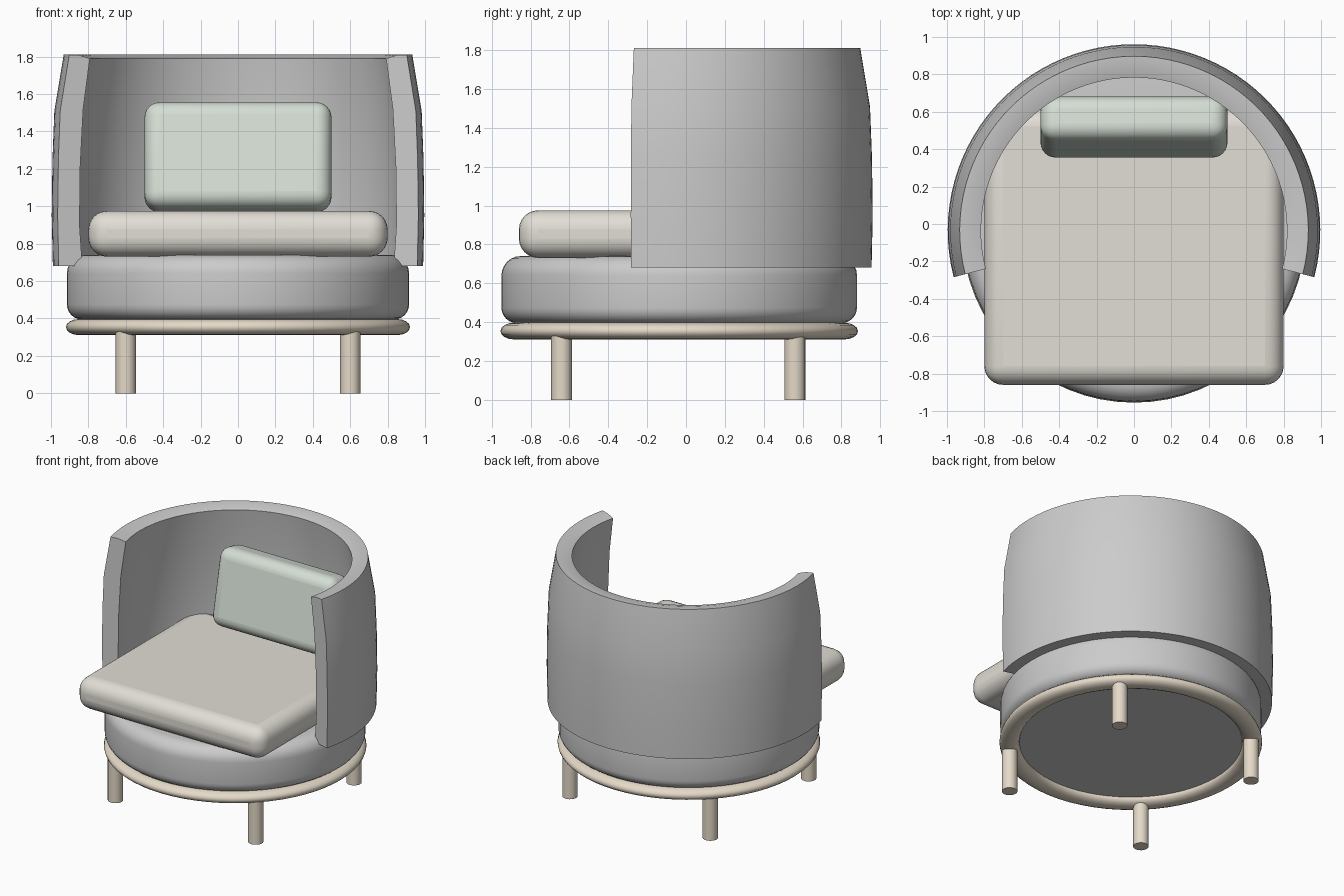
import bpy, bmesh, math

if "Cube" in bpy.data.objects:
    bpy.data.objects.remove(bpy.data.objects["Cube"])

CY = -0.035  # y of the round centre shared by base, ring and back


def material(name, rgb):
    m = bpy.data.materials.new(name)
    m.diffuse_color = (*rgb, 1)
    m.use_nodes = True
    m.node_tree.nodes["Principled BSDF"].inputs["Base Color"].default_value = m.diffuse_color
    return m


WOOD = material("wood", (0.78, 0.70, 0.58))
CREAM = material("cream", (0.76, 0.73, 0.67))
GREEN = material("green", (0.66, 0.73, 0.66))


def smooth(ob, angle=40):
    bpy.ops.object.select_all(action='DESELECT')
    ob.select_set(True)
    bpy.context.view_layer.objects.active = ob
    bpy.ops.object.shade_smooth_by_angle(angle=math.radians(angle))


def lathe(name, profile, steps, start=0, sweep=360, closed=True, mat=None):
    """Sweep an (r, z) profile round the centre; a partial sweep gets end caps."""
    bm = bmesh.new()
    full = sweep == 360
    rings = []
    for i in range(steps if full else steps + 1):
        a = math.radians(start + sweep * i / steps)
        rings.append([bm.verts.new((r * math.cos(a), CY + r * math.sin(a), z)) for r, z in profile])
    n = len(profile)
    for i in range(steps):
        p, q = rings[i], rings[(i + 1) % len(rings)]
        for j in range(n if closed else n - 1):
            k = (j + 1) % n
            bm.faces.new((p[j], q[j], q[k], p[k]))
    if not full:
        bm.faces.new(rings[0])
        bm.faces.new(rings[-1])
    elif not closed:
        bm.faces.new([r[0] for r in rings])
        bm.faces.new([r[-1] for r in rings])
    bmesh.ops.recalc_face_normals(bm, faces=bm.faces)
    me = bpy.data.meshes.new(name)
    bm.to_mesh(me)
    bm.free()
    ob = bpy.data.objects.new(name, me)
    bpy.context.collection.objects.link(ob)
    if mat:
        me.materials.append(mat)
    smooth(ob)
    return ob


def cushion(name, loc, size, radius, mat, tilt=0):
    """Box with generously rounded edges."""
    bpy.ops.mesh.primitive_cube_add(size=1, location=loc)
    ob = bpy.context.object
    ob.name = name
    ob.scale = size
    bpy.ops.object.transform_apply(location=False, rotation=False, scale=True)
    ob.rotation_euler.x = math.radians(tilt)
    bev = ob.modifiers.new("round", 'BEVEL')
    bev.width, bev.segments = radius, 6
    ob.data.materials.append(mat)
    smooth(ob)
    return ob


def corner(r, z, rad, a0, a1, n=6):
    """Arc points of a rounded profile corner."""
    return [(r + rad * math.cos(math.radians(a0 + (a1 - a0) * i / n)),
             z + rad * math.sin(math.radians(a0 + (a1 - a0) * i / n))) for i in range(n + 1)]


# Round upholstered base, its underside sunk into the wooden ring
lathe("base", [(0.81, 0.36), (0.815, 0.395)] + corner(0.835, 0.475, 0.08, -90, 0)
      + corner(0.815, 0.64, 0.10, 0, 90) + [(0.5, 0.735)], 64, closed=False)

# Wooden ring with an oval section
lathe("wooden_ring", [(0.85 + 0.07 * math.cos(t * math.pi / 8), 0.354 + 0.043 * math.sin(t * math.pi / 8))
                      for t in range(16)], 64, mat=WOOD)

# Legs
for sx, side in ((-1, "left"), (1, "right")):
    for y, end in ((-0.64, "front"), (0.56, "back")):
        bpy.ops.mesh.primitive_cylinder_add(vertices=24, radius=0.054, depth=0.34, location=(sx * 0.6, y, 0.17))
        leg = bpy.context.object
        leg.name = f"{end}_{side}_leg"
        leg.data.materials.append(WOOD)
        smooth(leg)

# Curved wrap-around back, tapering inward at the top
lathe("curved_back", [(0.86, 0.68), (0.99, 0.68), (0.996, 0.95), (0.992, 1.25), (0.982, 1.51), (0.932, 1.81),
                      (0.875, 1.807), (0.818, 1.79), (0.855, 1.52), (0.872, 1.2), (0.875, 0.9)],
      56, start=-14.5, sweep=209)

# Seat cushion and leaning back pillow
cushion("seat_cushion", (0, -0.12, 0.853), (1.6, 1.48, 0.245), 0.1, CREAM)
cushion("back_pillow", (0, 0.518, 1.262), (1.0, 0.24, 0.58), 0.08, GREEN, tilt=-12)
